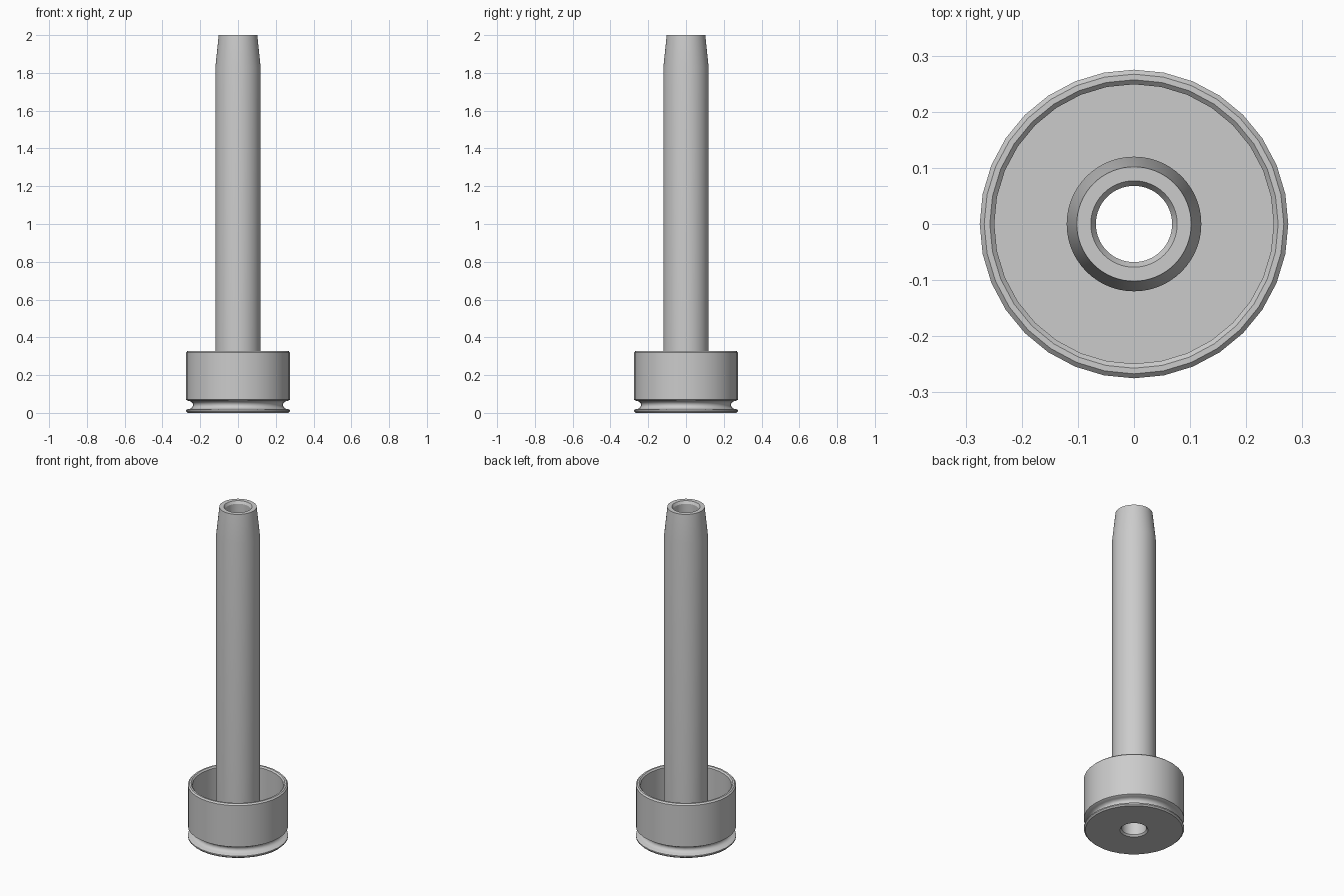
import bpy
import bmesh
import math

cube = bpy.data.objects.get("Cube")
if cube:
    bpy.data.objects.remove(cube, do_unlink=True)

grey = bpy.data.materials.new("plain grey")
grey.use_nodes = True
colour = (0.6, 0.6, 0.6, 1)
grey.diffuse_color = colour
grey.node_tree.nodes["Principled BSDF"].inputs["Base Color"].default_value = colour


def lathe(name, profile, sides):
    """Spin (radius, height) points around z."""
    bm = bmesh.new()
    rings = []
    for r, z in profile:
        rings.append([bm.verts.new((r * math.cos(math.tau * i / sides),
                                    r * math.sin(math.tau * i / sides), z))
                      for i in range(sides)])
    for low, high in zip(rings, rings[1:]):
        for i in range(sides):
            j = (i + 1) % sides
            bm.faces.new((low[i], low[j], high[j], high[i]))
    mesh = bpy.data.meshes.new(name)
    bm.to_mesh(mesh)
    bm.free()
    mesh.materials.append(grey)
    obj = bpy.data.objects.new(name, mesh)
    bpy.context.collection.objects.link(obj)
    bpy.ops.object.select_all(action="DESELECT")
    obj.select_set(True)
    bpy.context.view_layer.objects.active = obj
    bpy.ops.object.shade_smooth_by_angle(angle=math.radians(30))
    return obj


# Hollow stem: outer wall, tapered tip, chamfered bore
lathe("stem", [(0.12, 0.09), (0.12, 1.83), (0.102, 2), (0.077, 2),
               (0.068, 1.985), (0.068, 0.01), (0.077, 0)], 64)

# Cup base: flange, rounded groove, wall, chamfered rim, inside floor
groove = []
for k in range(9):
    a = math.pi * k / 8
    groove.append((0.265 - 0.027 * math.sin(a), 0.042 - 0.022 * math.cos(a)))
base = [(0.077, 0), (0.267, 0), (0.275, 0.008), (0.275, 0.015)]
base += groove
base += [(0.275, 0.07), (0.275, 0.32), (0.267, 0.328), (0.257, 0.328),
         (0.249, 0.32), (0.249, 0.1), (0.115, 0.1)]
lathe("cup_base", base, 32)
